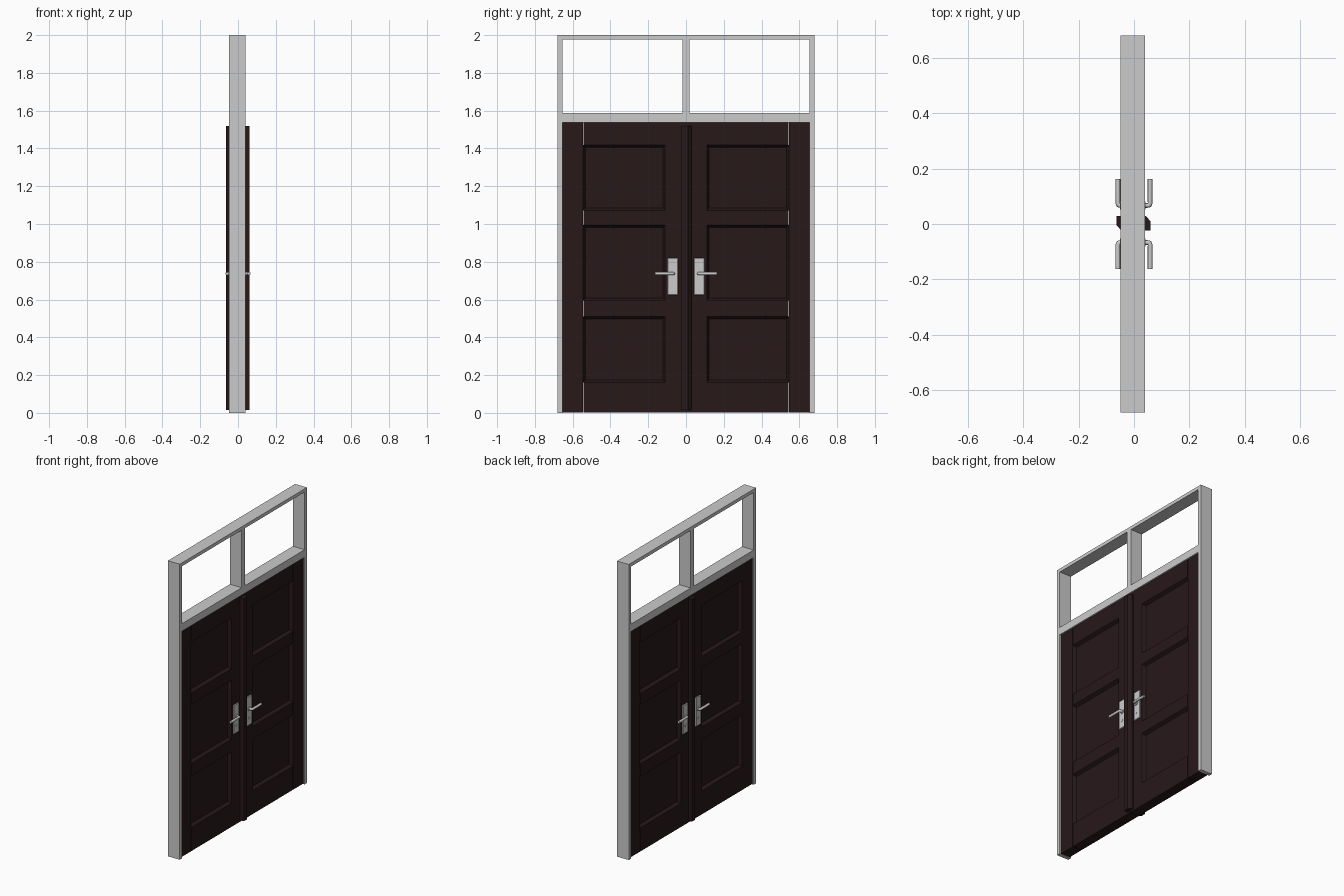
import bpy, bmesh, math
from mathutils import Vector

if "Cube" in bpy.data.objects:
    bpy.data.objects.remove(bpy.data.objects["Cube"])

XC = -0.004          # middle plane of the door set
HALF = 0.034         # half thickness of the leaves

wood = bpy.data.materials.new("dark_wood")
wood.diffuse_color = (0.02, 0.009, 0.010, 1)
wood.use_nodes = True
wood.node_tree.nodes["Principled BSDF"].inputs["Base Color"].default_value = wood.diffuse_color


def finish(name, bm, mat=None):
    bmesh.ops.recalc_face_normals(bm, faces=bm.faces)
    me = bpy.data.meshes.new(name)
    bm.to_mesh(me)
    bm.free()
    ob = bpy.data.objects.new(name, me)
    bpy.context.collection.objects.link(ob)
    if mat:
        me.materials.append(mat)
    return ob


def box(name, x, y, z, mat=None, bevel=0):
    bm = bmesh.new()
    bmesh.ops.create_cube(bm, size=1)
    for v in bm.verts:
        v.co = Vector([(a + b) / 2 + c * (b - a) for (a, b), c in
                       zip((sorted(x), sorted(y), sorted(z)), v.co)])
    if bevel:
        bmesh.ops.bevel(bm, geom=bm.edges[:], offset=bevel, segments=1, affect='EDGES')
    return finish(name, bm, mat)


def loft(bm, rings):
    # skin a list of closed rings and cap both ends
    rings = [[bm.verts.new(p) for p in r] for r in rings]
    n = len(rings[0])
    for a, b in zip(rings, rings[1:]):
        for i in range(n):
            bm.faces.new((a[i], a[(i + 1) % n], b[(i + 1) % n], b[i]))
    bm.faces.new(rings[0])
    bm.faces.new(rings[-1])


def panel(name, y, z):
    # sunken panel with stepped sloping moulding on both faces
    (y0, y1), (z0, z1) = sorted(y), sorted(z)
    steps = [(0.013, 0.013), (0.010, 0.016), (0.004, 0.028), (0, HALF)]
    section = [(i, d) for i, d in steps] + [(i, -d) for i, d in reversed(steps)]
    rings = [[(XC + d, y0 + i, z0 + i), (XC + d, y1 - i, z0 + i),
              (XC + d, y1 - i, z1 - i), (XC + d, y0 + i, z1 - i)] for i, d in section]
    bm = bmesh.new()
    loft(bm, rings)
    return finish(name, bm, wood)


def disc(name, x, y, z, r, depth):
    bm = bmesh.new()
    rings = [[(x + s * depth / 2, y + r * math.cos(a * math.tau / 16),
               z + r * math.sin(a * math.tau / 16)) for a in range(16)] for s in (-1, 1)]
    loft(bm, rings)
    return finish(name, bm)


# Outer frame, transom and window mullion
FX = (-0.048, 0.04)
for s, side in ((-1, "left"), (1, "right")):
    box("jamb_" + side, FX, (s * 0.655, s * 0.68), (0, 2))
box("head_rail", FX, (-0.655, 0.655), (1.977, 2))
box("transom_rail", FX, (-0.655, 0.655), (1.537, 1.588))
box("window_mullion", FX, (-0.018, 0.018), (1.588, 1.977))

# Door leaves: stiles, rails, sunken panels
LX = (XC - HALF, XC + HALF)
PANELS = [(0.162, 0.51), (0.595, 0.995), (1.072, 1.418)]
RAILS = [(0.003, 0.162), (0.51, 0.595), (0.995, 1.072), (1.418, 1.537)]
for s, side in ((-1, "left"), (1, "right")):
    box("outer_stile_" + side, LX, (s * 0.545, s * 0.655), (0.003, 1.537), wood)
    box("inner_stile_" + side, LX, (s * 0.001, s * 0.11), (0.003, 1.537), wood)
    for i, z in enumerate(RAILS):
        box(f"rail_{side}_{i}", LX, (s * 0.11, s * 0.5425), z, wood)
    for i, z in enumerate(PANELS):
        panel(f"panel_{side}_{i}", (s * 0.11, s * 0.545), z)

# Chamfered cover strips over the meeting line
PROFILE = [(0.03, 0.029), (0.042, 0.029), (0.06, 0.010), (0.06, -0.023), (0.03, -0.023)]
for s, side in ((1, "front"), (-1, "rear")):
    bm = bmesh.new()
    pts = [(x if s > 0 else -x - 0.004, s * y + (0 if s > 0 else 0.006)) for x, y in PROFILE]
    loft(bm, [[(x, y, z) for x, y in pts] for z in (0.015, 1.52)])
    finish("cover_strip_" + side, bm, wood)

# Handle sets: back plate, keyhole boss, bent lever
for f, face in ((1, "front"), (-1, "rear")):
    surf = XC + f * HALF
    for s, side in ((-1, "left"), (1, "right")):
        tag = f"{face}_{side}"
        box("handle_plate_" + tag, (surf - f * 0.002, surf + f * 0.008),
            (s * 0.042, s * 0.097), (0.625, 0.82), bevel=0.002)
        disc("lever_rose_" + tag, surf + f * 0.009, s * 0.067, 0.737, 0.014, 0.006)
        disc("keyhole_" + tag, surf + f * 0.008, s * 0.067, 0.675, 0.009, 0.004)
        end = f * 0.058
        cu = bpy.data.curves.new("lever_" + tag, 'CURVE')
        cu.dimensions = '3D'
        cu.bevel_depth = 0.0085
        cu.bevel_resolution = 3
        cu.use_fill_caps = True
        sp = cu.splines.new('POLY')
        path = [(surf, 0.067), (end - f * 0.006, 0.067), (end - f * 0.002, 0.069),
                (end, 0.074), (end, 0.163)]
        sp.points.add(len(path) - 1)
        for p, (x, y) in zip(sp.points, path):
            p.co = (x, s * y, 0.737, 1)
        ob = bpy.data.objects.new("lever_" + tag, cu)
        bpy.context.collection.objects.link(ob)
        bpy.ops.object.select_all(action='DESELECT')
        ob.select_set(True)
        bpy.context.view_layer.objects.active = ob
        bpy.ops.object.convert(target='MESH')
        bpy.ops.object.shade_smooth_by_angle(angle=math.radians(40))
